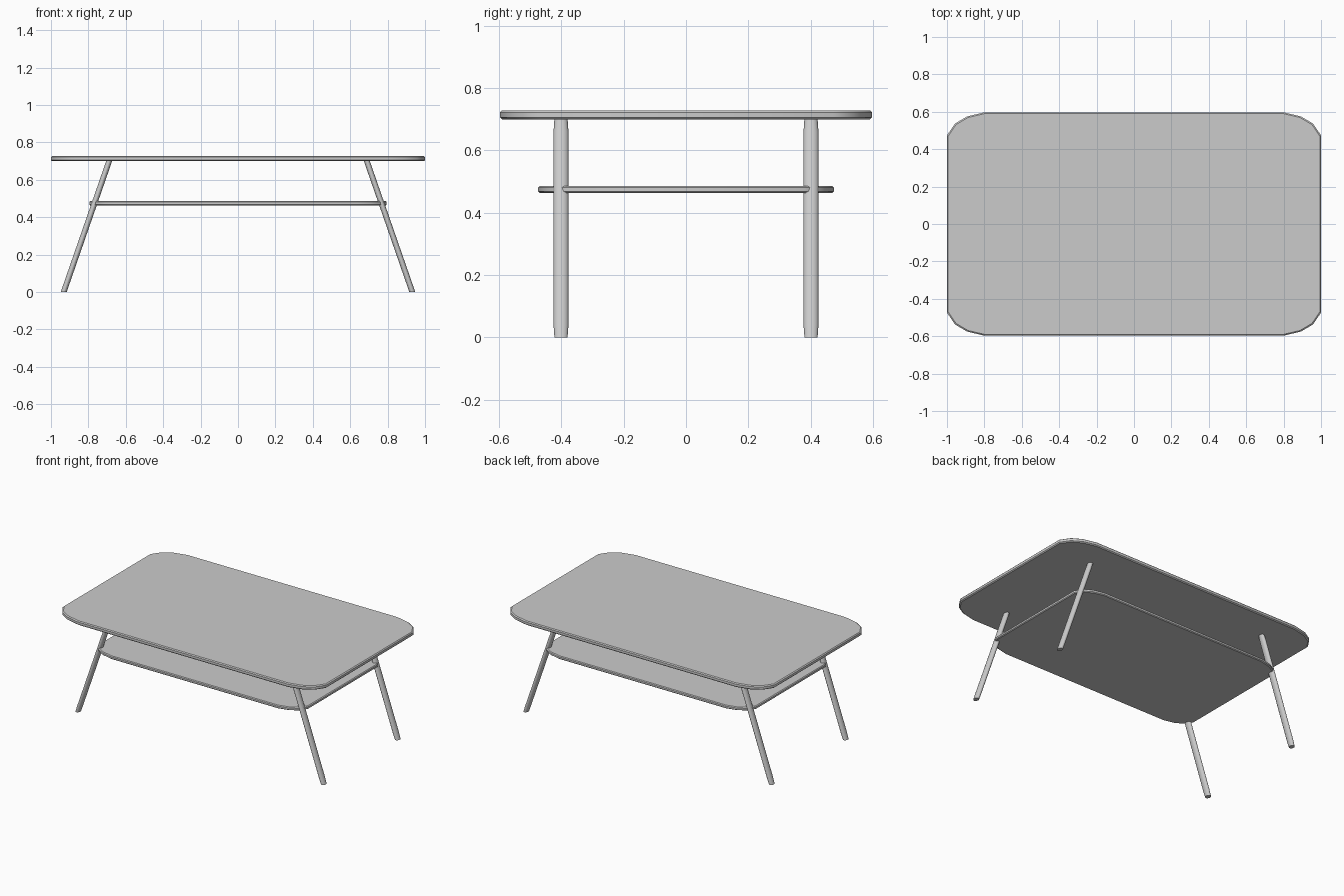
import bpy, bmesh, math

if "Cube" in bpy.data.objects:
    bpy.data.objects.remove(bpy.data.objects["Cube"])

CORNER = [(1.0, 0.474), (0.957, 0.537), (0.893, 0.575), (0.80, 0.597)]


def finish(name, bm, angle):
    bmesh.ops.recalc_face_normals(bm, faces=bm.faces)
    mesh = bpy.data.meshes.new(name)
    bm.to_mesh(mesh)
    bm.free()
    ob = bpy.data.objects.new(name, mesh)
    bpy.context.collection.objects.link(ob)
    bpy.ops.object.select_all(action='DESELECT')
    ob.select_set(True)
    bpy.context.view_layer.objects.active = ob
    bpy.ops.object.shade_smooth_by_angle(angle=math.radians(angle))
    return ob


def loft(name, rings, angle=35):
    bm = bmesh.new()
    loops = [[bm.verts.new(p) for p in ring] for ring in rings]
    n = len(loops[0])
    for a, b in zip(loops, loops[1:]):
        for i in range(n):
            j = (i + 1) % n
            bm.faces.new((a[i], a[j], b[j], b[i]))
    bm.faces.new(loops[0][::-1])
    bm.faces.new(loops[-1])
    return finish(name, bm, angle)


def board(name, scale, z0, z1, chamfer):
    # rounded rectangle with softened upper and lower rims
    outline = []
    for sx, sy, step in ((1, 1, 1), (-1, 1, -1), (-1, -1, 1), (1, -1, -1)):
        outline += [(x * sx * scale, y * sy * scale) for x, y in CORNER[::step]]

    def ring(z, inset):
        hx, hy = scale, 0.597 * scale
        return [(x * (1 - inset / hx), y * (1 - inset / hy), z) for x, y in outline]

    return loft(name, [ring(z0, chamfer), ring(z0 + chamfer, 0),
                       ring(z1 - chamfer, 0), ring(z1, chamfer)])


def leg(name, sx, sy):
    # oval splayed leg, slightly narrowed at both ends
    rings = []
    for z, ry in ((0, 0.021), (0.04, 0.024), (0.66, 0.024), (0.702, 0.021)):
        cx = 0.932 - 0.243 * z / 0.70
        rings.append([(sx * (cx + 0.016 * math.cos(a)), sy * 0.401 + ry * math.sin(a), z)
                      for a in (math.tau * i / 16 for i in range(16))])
    return loft(name, rings)


# table top and lower shelf
board("table_top", 1.0, 0.70, 0.728, 0.006)
board("lower_shelf", 0.795, 0.464, 0.486, 0.005)

# four splayed legs
for side, sx in (("left", -1), ("right", 1)):
    for end, sy in (("front", -1), ("back", 1)):
        leg(f"{end}_{side}_leg", sx, sy)
